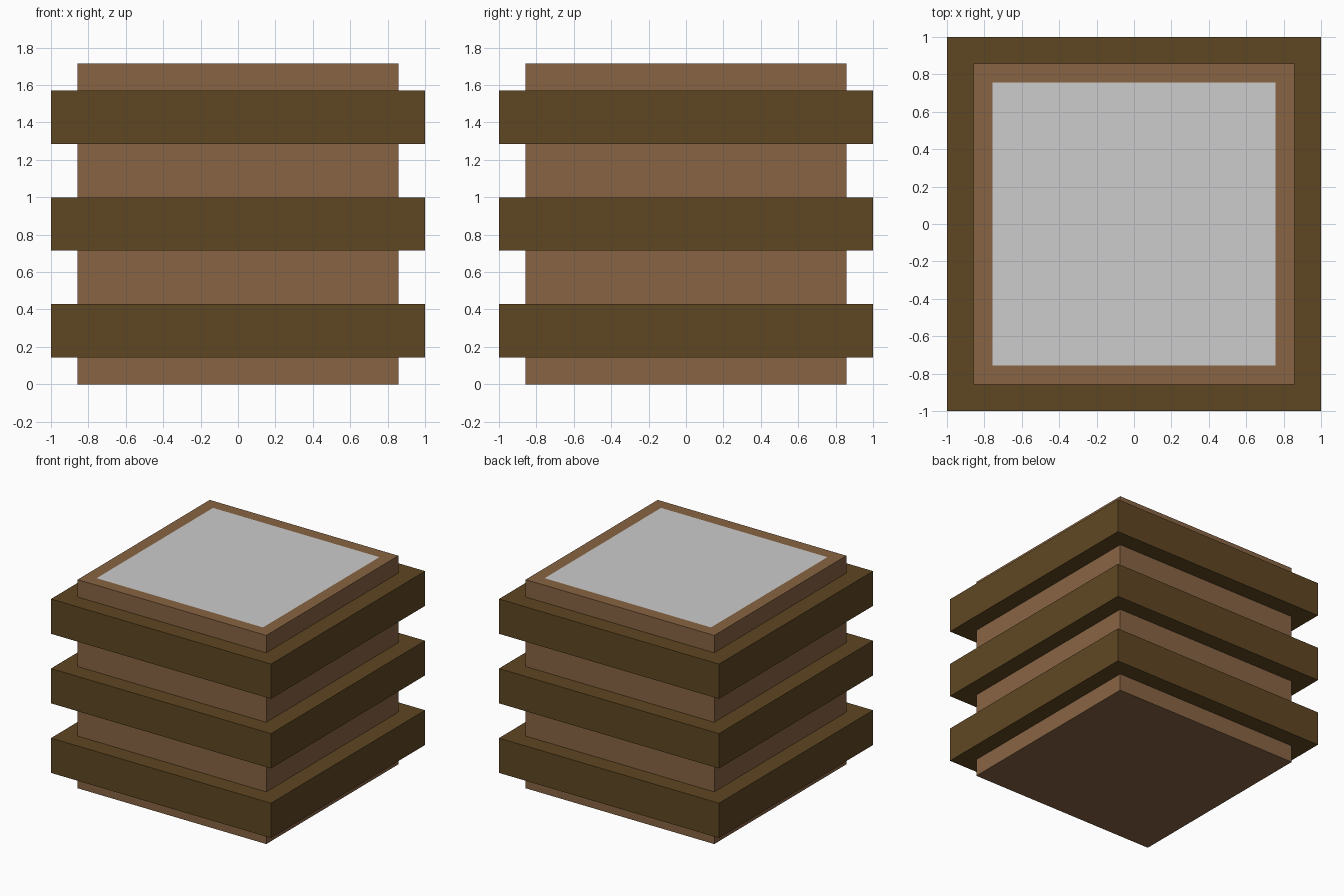
import bpy, bmesh
from mathutils import Matrix

if "Cube" in bpy.data.objects:
    bpy.data.objects.remove(bpy.data.objects["Cube"])

U = 1 / 7  # the whole model sits on a grid of one seventh


def material(name, srgb):
    lin = [((c / 255 + 0.055) / 1.055) ** 2.4 for c in srgb]
    m = bpy.data.materials.new(name)
    m.diffuse_color = (*lin, 1)
    m.use_nodes = True
    m.node_tree.nodes["Principled BSDF"].inputs["Base Color"].default_value = m.diffuse_color
    return m


def box(name, half, z0, z1, mats, inset=0):
    bm = bmesh.new()
    bmesh.ops.create_cube(bm, size=1, matrix=Matrix.Translation((0, 0, (z0 + z1) / 2))
                          @ Matrix.Diagonal((2 * half, 2 * half, z1 - z0, 1)))
    if inset:  # flush panel cut into the top face
        top = [f for f in bm.faces if f.normal.z > 0.9]
        bmesh.ops.inset_region(bm, faces=top, thickness=inset)
        top[0].material_index = 1
    me = bpy.data.meshes.new(name)
    bm.to_mesh(me)
    bm.free()
    for m in mats:
        me.materials.append(m)
    bpy.context.collection.objects.link(bpy.data.objects.new(name, me))


light_wood = material("light wood", (136, 100, 67))
dark_wood = material("dark wood", (95, 71, 34))
pale_grey = material("pale grey", (204, 204, 204))

# Body with the grey top panel
box("body", 6 * U, 0, 12 * U, [light_wood, pale_grey], inset=U)

# Three projecting bands
for i, part in enumerate(("lower_band", "middle_band", "upper_band")):
    z = (1 + 4 * i) * U
    box(part, 1, z, z + 2 * U, [dark_wood])
